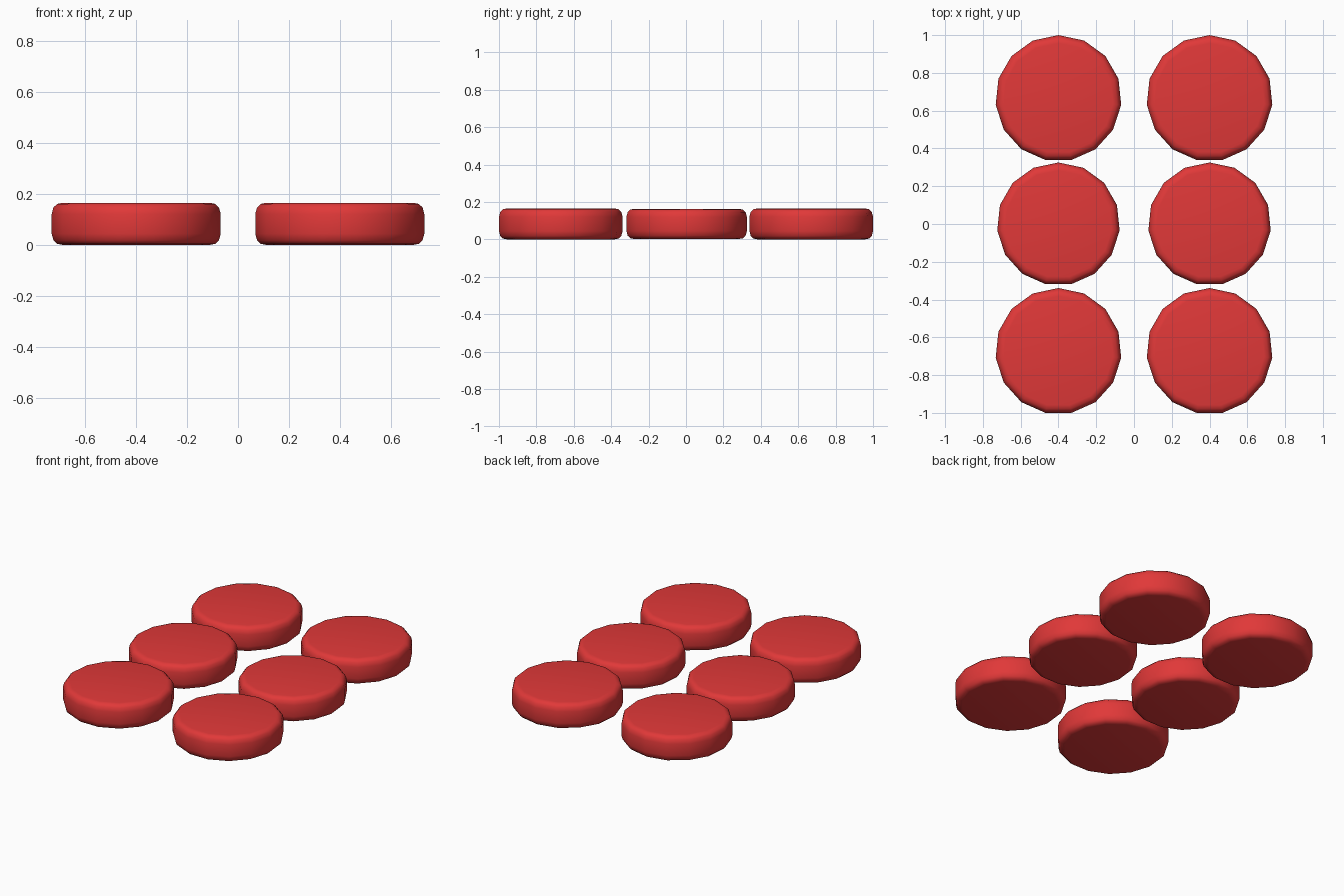
import bpy, bmesh, math

if "Cube" in bpy.data.objects:
    bpy.data.objects.remove(bpy.data.objects["Cube"])

red = bpy.data.materials.new("red")
red.diffuse_color = (0.75, 0.04, 0.04, 1)
red.use_nodes = True
red.node_tree.nodes["Principled BSDF"].inputs["Base Color"].default_value = red.diffuse_color

SIDES = 15
# rounded pill profile: radius, height
PROFILE = [(0.291, 0.0), (0.312, 0.004), (0.327, 0.018), (0.334, 0.044),
           (0.334, 0.121), (0.327, 0.147), (0.312, 0.161), (0.291, 0.165)]


def disc(name, x, y, z, scale):
    bm = bmesh.new()
    rings = []
    for r, h in PROFILE:
        ring = []
        for i in range(SIDES):
            a = math.pi / 2 + 2 * math.pi * i / SIDES
            ring.append(bm.verts.new((r * scale * math.cos(a),
                                      r * scale * math.sin(a), h * scale)))
        rings.append(ring)
    for lo, hi in zip(rings, rings[1:]):
        for i in range(SIDES):
            j = (i + 1) % SIDES
            bm.faces.new((lo[i], lo[j], hi[j], hi[i]))
    bm.faces.new(rings[0][::-1])
    bm.faces.new(rings[-1])
    for f in bm.faces:
        f.smooth = True
    mesh = bpy.data.meshes.new(name)
    bm.to_mesh(mesh)
    bm.free()
    mesh.materials.append(red)
    obj = bpy.data.objects.new(name, mesh)
    obj.location = (x, y, z)
    bpy.context.collection.objects.link(obj)


# two columns of three discs, the middle row slightly smaller
for side, x in (("left", -0.4), ("right", 0.4)):
    disc(side + "_front_disc", x, -0.673, 0, 1)
    disc(side + "_middle_disc", x, 0, 0.002, 0.975)
    disc(side + "_back_disc", x, 0.666, 0, 1)
